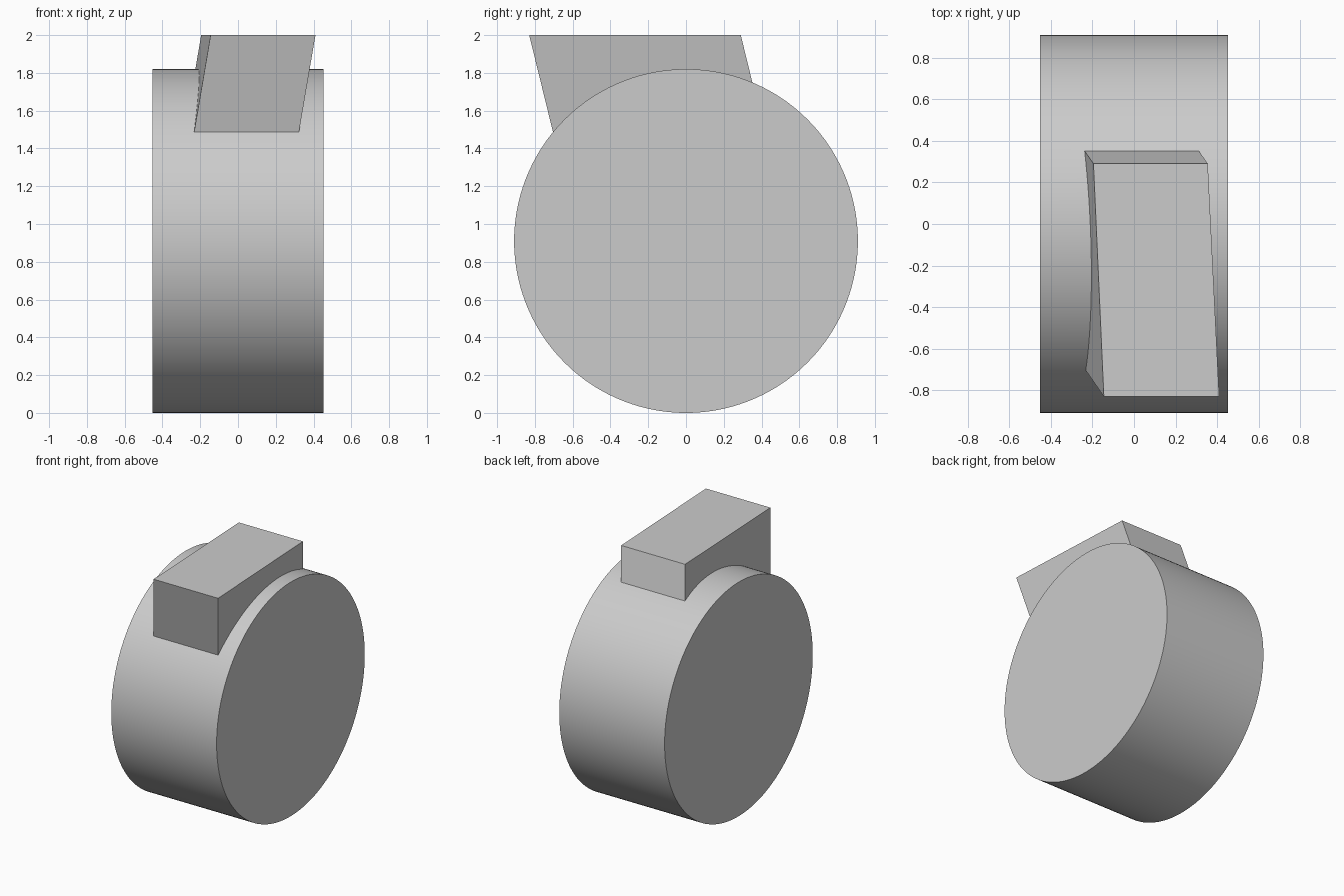
import bpy
import bmesh
from math import radians
from mathutils import Matrix, Vector

default = bpy.data.objects.get("Cube")
if default:
    bpy.data.objects.remove(default, do_unlink=True)

RADIUS, WIDTH, TOP = 0.91, 0.906, 2.0

grey = bpy.data.materials.new("plain_grey")
grey.use_nodes = True
colour = (0.6, 0.6, 0.6, 1)
grey.diffuse_color = colour
grey.node_tree.nodes["Principled BSDF"].inputs["Base Color"].default_value = colour


def add_object(name, bm):
    bmesh.ops.recalc_face_normals(bm, faces=bm.faces)
    mesh = bpy.data.meshes.new(name)
    bm.to_mesh(mesh)
    bm.free()
    mesh.materials.append(grey)
    obj = bpy.data.objects.new(name, mesh)
    bpy.context.collection.objects.link(obj)
    return obj


# Drum lying along the x axis
bm = bmesh.new()
bmesh.ops.create_cone(bm, cap_ends=True, segments=160, radius1=RADIUS,
                      radius2=RADIUS, depth=WIDTH,
                      matrix=Matrix.Translation((0, 0, RADIUS)) @ Matrix.Rotation(radians(90), 4, "Y"))
drum = add_object("drum_with_block", bm)

# Leaning block: flat top outline extruded down along its slanted sides
bm = bmesh.new()
outline = [(-0.145, -0.83), (0.41, -0.83), (0.355, 0.29), (-0.195, 0.29)]
top = bm.faces.new([bm.verts.new((x, y, TOP)) for x, y in outline])
lean = Vector((-0.17, 0.245, -1)) * 0.75
extruded = bmesh.ops.extrude_face_region(bm, geom=[top], use_keep_orig=True)["geom"]
bmesh.ops.translate(bm, vec=lean, verts=[v for v in extruded if isinstance(v, bmesh.types.BMVert)])
block = add_object("block_joiner", bm)
block.hide_render = True

# Join the block to the drum as one solid
union = drum.modifiers.new("join", "BOOLEAN")
union.operation = "UNION"
union.solver = "EXACT"
union.object = block
bpy.context.view_layer.objects.active = drum
drum.select_set(True)
bpy.ops.object.modifier_apply(modifier=union.name)
bpy.data.objects.remove(block, do_unlink=True)
bpy.ops.object.shade_smooth_by_angle(angle=radians(20))
